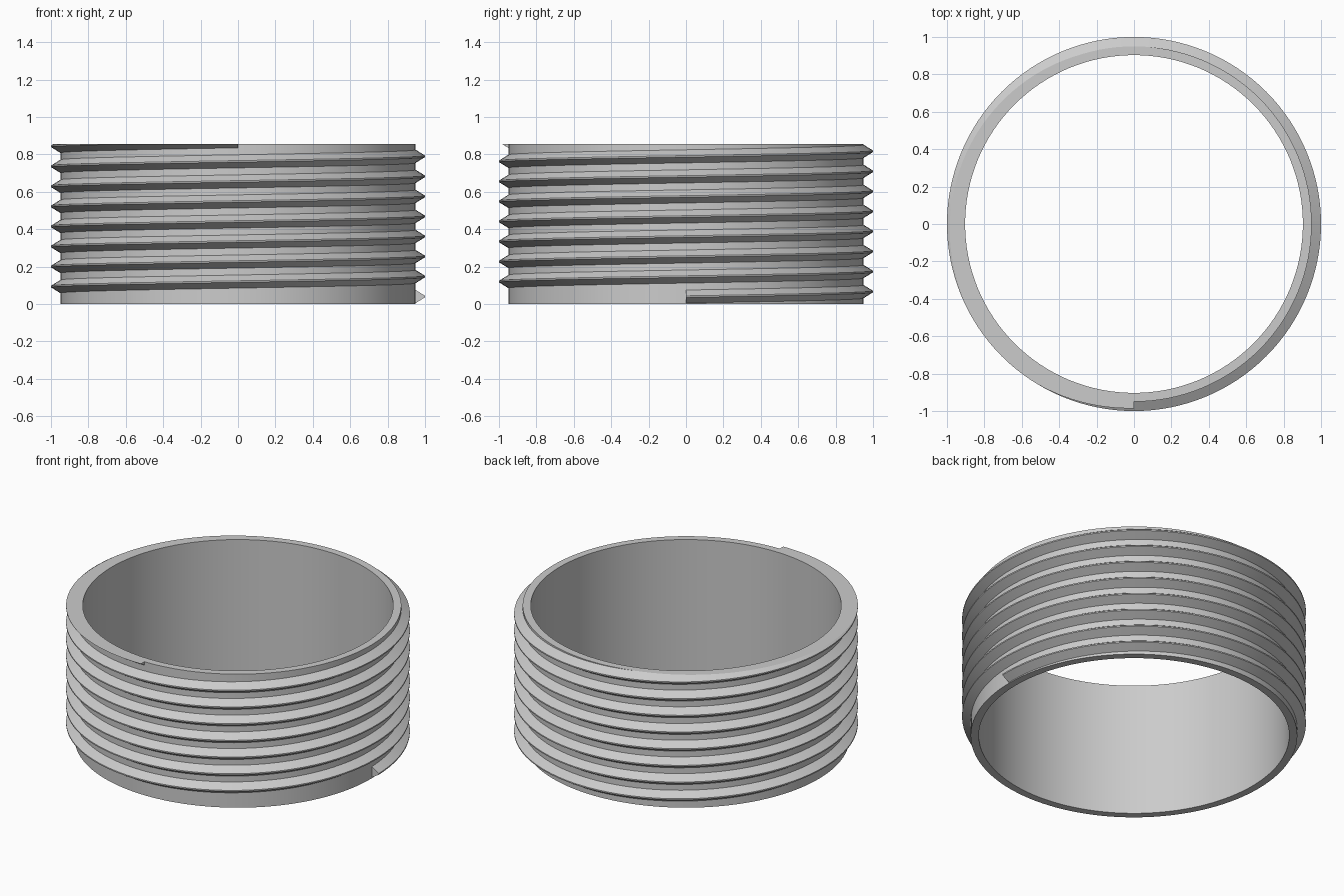
import bpy, bmesh
from math import cos, sin, tau

HEIGHT, BORE, ROOT, CREST = 0.857, 0.903, 0.95, 1.0
PITCH, START_Z, TURNS, SEGMENTS = HEIGHT / 8, 0.04, 7.75, 128

if "Cube" in bpy.data.objects:
    bpy.data.objects.remove(bpy.data.objects["Cube"], do_unlink=True)

grey = bpy.data.materials.new("plain grey")
grey.use_nodes = True
grey.diffuse_color = (0.6, 0.6, 0.6, 1)
grey.node_tree.nodes["Principled BSDF"].inputs["Base Color"].default_value = grey.diffuse_color


def ring(bm, profile, angle, lift=0):
    return [bm.verts.new((r * cos(angle), r * sin(angle), z + lift)) for r, z in profile]


def bridge(bm, a, b):
    for i in range(len(a)):
        j = (i + 1) % len(a)
        bm.faces.new((a[i], b[i], b[j], a[j]))


def finish(bm, name):
    bmesh.ops.recalc_face_normals(bm, faces=bm.faces)
    mesh = bpy.data.meshes.new(name)
    bm.to_mesh(mesh)
    bm.free()
    mesh.materials.append(grey)
    obj = bpy.data.objects.new(name, mesh)
    bpy.context.collection.objects.link(obj)
    bpy.ops.object.select_all(action="DESELECT")
    obj.select_set(True)
    bpy.context.view_layer.objects.active = obj
    bpy.ops.object.shade_smooth_by_angle(angle=tau / 18)


# Plain tube wall
bm = bmesh.new()
wall = [(BORE, 0), (ROOT, 0), (ROOT, HEIGHT), (BORE, HEIGHT)]
rings = [ring(bm, wall, tau * i / SEGMENTS) for i in range(SEGMENTS)]
for i in range(SEGMENTS):
    bridge(bm, rings[i - 1], rings[i])
finish(bm, "tube_wall")

# Rising thread ridge, rooted slightly inside the wall
bm = bmesh.new()
inside = ROOT - 0.01
ridge = [(inside, -0.035), (ROOT, -0.035), (CREST, -0.004),
         (CREST, 0.004), (ROOT, 0.035), (inside, 0.035)]
steps = int(TURNS * SEGMENTS)
rings = [ring(bm, ridge, tau * i / SEGMENTS, START_Z + PITCH * i / SEGMENTS)
         for i in range(steps + 1)]
for a, b in zip(rings, rings[1:]):
    bridge(bm, a, b)
bm.faces.new(rings[0])
bm.faces.new(rings[-1])

# Trim the ridge level with the rim and close the cut
bmesh.ops.bisect_plane(bm, geom=bm.verts[:] + bm.edges[:] + bm.faces[:],
                       plane_co=(0, 0, HEIGHT), plane_no=(0, 0, 1), clear_outer=True)
bmesh.ops.holes_fill(bm, edges=[e for e in bm.edges if e.is_boundary], sides=0)
finish(bm, "thread_ridge")
